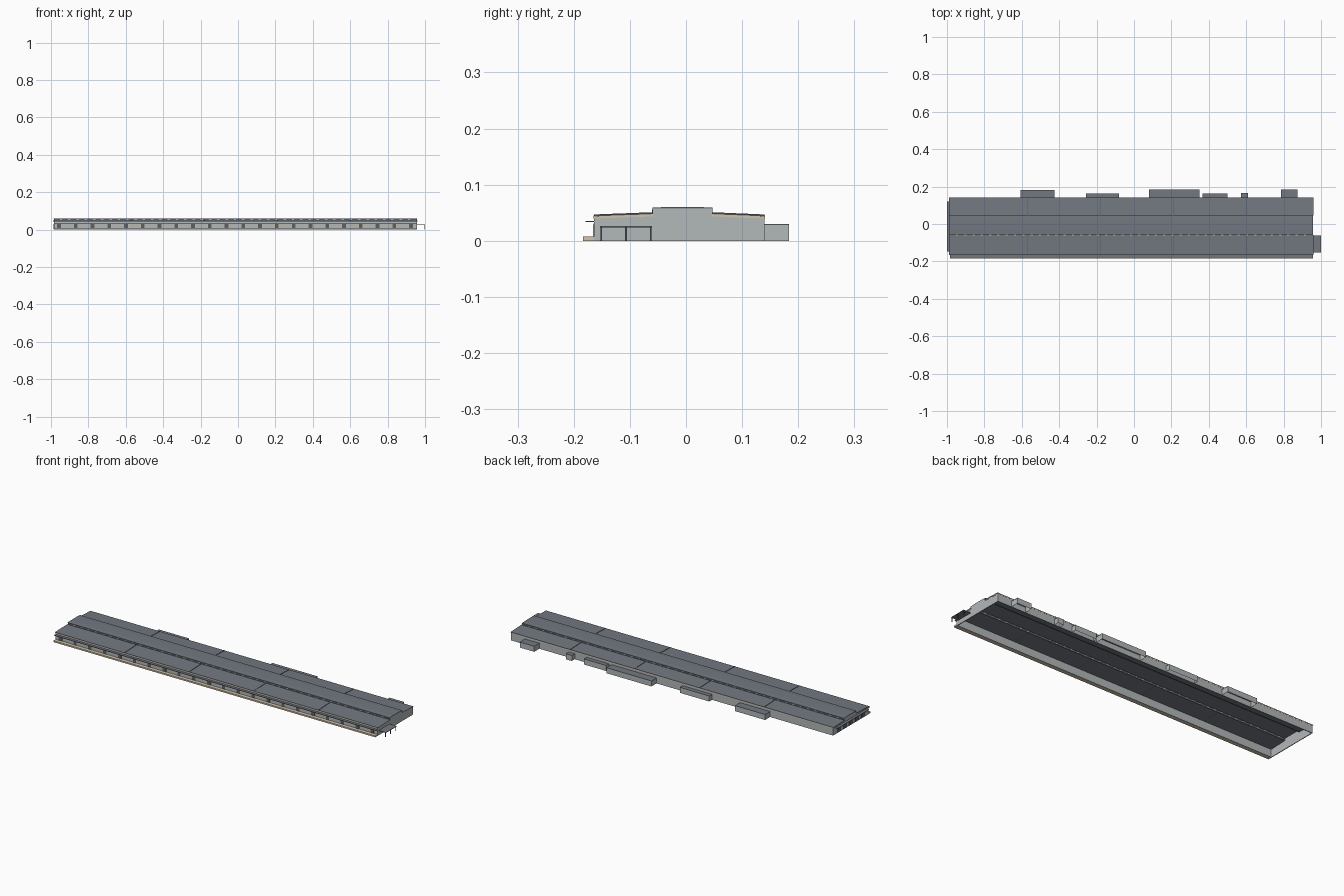
import bpy, bmesh

if "Cube" in bpy.data.objects:
    bpy.data.objects.remove(bpy.data.objects["Cube"])

def mat(name, r, g, b):
    m = bpy.data.materials.new(name)
    m.diffuse_color = (r, g, b, 1)
    m.use_nodes = True
    m.node_tree.nodes["Principled BSDF"].inputs["Base Color"].default_value = m.diffuse_color
    return m

WALL = mat("wall_grey", 0.45, 0.48, 0.49)
ROOF = mat("roof_slate", 0.17, 0.19, 0.22)
TRIM = mat("tan_trim", 0.65, 0.54, 0.41)
DARK = mat("dark_metal", 0.10, 0.12, 0.14)
GLASS = mat("window_glass", 0.38, 0.45, 0.50)

def finish(bm, name, m):
    bmesh.ops.recalc_face_normals(bm, faces=bm.faces)
    me = bpy.data.meshes.new(name)
    bm.to_mesh(me)
    bm.free()
    me.materials.append(m)
    ob = bpy.data.objects.new(name, me)
    bpy.context.collection.objects.link(ob)
    return ob

def boxes(name, items, m, open_bottom=False):
    """Each item is (x0, x1, y0, y1, z0, z1)."""
    bm = bmesh.new()
    for x0, x1, y0, y1, z0, z1 in items:
        vs = bmesh.ops.create_cube(bm, size=1)["verts"]
        for v in vs:
            v.co = (x1 if v.co.x > 0 else x0, y1 if v.co.y > 0 else y0, z1 if v.co.z > 0 else z0)
        if open_bottom:
            low = [f for f in {f for v in vs for f in v.link_faces}
                   if all(abs(v.co.z - z0) < 1e-6 for v in f.verts)]
            bmesh.ops.delete(bm, geom=low, context="FACES")
    return finish(bm, name, m)

def extrude_x(name, profile, x0, x1, m):
    """Extrude a (y, z) outline along x."""
    bm = bmesh.new()
    f = bm.faces.new([bm.verts.new((x0, y, z)) for y, z in profile])
    ext = bmesh.ops.extrude_face_region(bm, geom=[f])["geom"]
    bmesh.ops.translate(bm, vec=(x1 - x0, 0, 0), verts=[v for v in ext if isinstance(v, bmesh.types.BMVert)])
    return finish(bm, name, m)

X0, X1, Y0, Y1 = -0.985, 0.957, -0.164, 0.14
C0, C1 = -0.059, 0.046            # raised monitor, front and back
T = 0.004                         # wall thickness
EAVE, RIDGE = 0.0435, 0.0475

# Long walls and gable end walls
boxes("front_wall", [(X0, X1, Y0, Y0 + T, 0, 0.042)], WALL)
boxes("back_wall", [(X0, X1, Y1 - T, Y1, 0, 0.042)], WALL)
end = [(Y0, 0), (Y1, 0), (Y1, 0.042), (C1, 0.046), (C1, 0.058), (C0, 0.058), (C0, 0.046), (Y0, 0.042)]
extrude_x("left_end_wall", end, X0, X0 + T, WALL)
extrude_x("right_end_wall", end, X1 - T, X1, WALL)

# Lower roofs, tan cornices and firewall ridges on either side of the monitor
for side, ye, yc in (("front", Y0, C0), ("back", Y1, C1)):
    s = 1 if ye > 0 else -1
    extrude_x(side + "_roof", [(ye + s * 0.001, EAVE), (yc, RIDGE), (yc, RIDGE + 0.0015), (ye + s * 0.001, EAVE + 0.002)],
              X0 - 0.004, X1 + 0.003, ROOF)
    extrude_x(side + "_cornice", [(ye + s * 0.0005, 0.0395), (yc, 0.0435), (yc, RIDGE), (ye + s * 0.0005, EAVE)],
              X1 - 0.001, X1 + 0.001, TRIM)
    boxes(side + "_eave_trim", [(X0, X1, ye - 0.0006, ye + 0.0006, 0.0395, EAVE)], TRIM)
    for i in range(4):
        x = -0.57 + 0.39 * i
        extrude_x(f"{side}_firewall_ridge_{i + 1}", [(ye, EAVE), (yc, RIDGE), (yc, RIDGE + 0.0035), (ye, EAVE + 0.0035)],
                  x - 0.0015, x + 0.0015, DARK)
    # Monitor side wall with a row of windows
    boxes(side + "_monitor_wall", [(X0, X1, yc - 0.001, yc + 0.001, 0.046, 0.0575)], DARK)
    boxes(side + "_monitor_windows",
          [(X0 + 0.032 + 0.0443 * i, X0 + 0.045 + 0.0443 * i, yc - 0.0016, yc + 0.0016, 0.0505, 0.0555)
           for i in range(43)], GLASS)

# Raised monitor roof with a shallow crown
extrude_x("monitor_roof", [(C0 - 0.001, 0.0575), (C1 + 0.001, 0.0575), (C1 + 0.001, 0.059), (0.02, 0.0605),
                           (-0.033, 0.0605), (C0 - 0.001, 0.059)], X0 - 0.001, X1, ROOF)

# Loading platform, canopy and dock doors along the front
boxes("loading_platform", [(X0, X1, -0.184, Y0, 0, 0.008)], TRIM)
boxes("front_canopy", [(X0, X1, -0.179, Y0, 0.0335, 0.0355)], ROOF)
step = 0.0896
bays = [X0 + 0.028 + step * i for i in range(22)]
boxes("dock_door_frames", [(x - 0.012, x + 0.012, Y0 - 0.001, Y0 + 0.001, 0.008, 0.031) for x in bays], TRIM)
boxes("dock_doors", [(x - 0.010, x + 0.010, Y0 - 0.0016, Y0 + 0.001, 0.008, 0.029) for x in bays], DARK)

# Left end canopy and doors
boxes("left_canopy", [(-1.0, X0, -0.148, 0.12, 0.0345, 0.0365)], ROOF)
boxes("left_doors", [(X0 - 0.0015, X0 + 0.001, y - 0.016, y + 0.016, 0.002, 0.029)
                     for y in (-0.118, -0.066, -0.014, 0.038, 0.09)], DARK)

# Right end porch: flat roof on slim posts
boxes("porch_roof", [(X1, 1.0, -0.153, -0.061, 0.0235, 0.026)], ROOF)
boxes("porch_posts", [(0.994, 0.997, y - 0.0015, y + 0.0015, 0, 0.0235)
                      for y in (-0.151, -0.107, -0.063)], DARK)

# Rear annexes
for i, (a, b, y) in enumerate([(-0.605, -0.425, 0.183), (-0.255, -0.08, 0.164), (0.08, 0.35, 0.184),
                               (0.368, 0.50, 0.164), (0.573, 0.608, 0.166), (0.787, 0.873, 0.184)]):
    boxes(f"annex_walls_{i + 1}", [(a, b, Y1, y, 0, 0.0285)], WALL, open_bottom=True)
    boxes(f"annex_roof_{i + 1}", [(a - 0.001, b + 0.001, Y1, y, 0.0285, 0.03)], ROOF)
